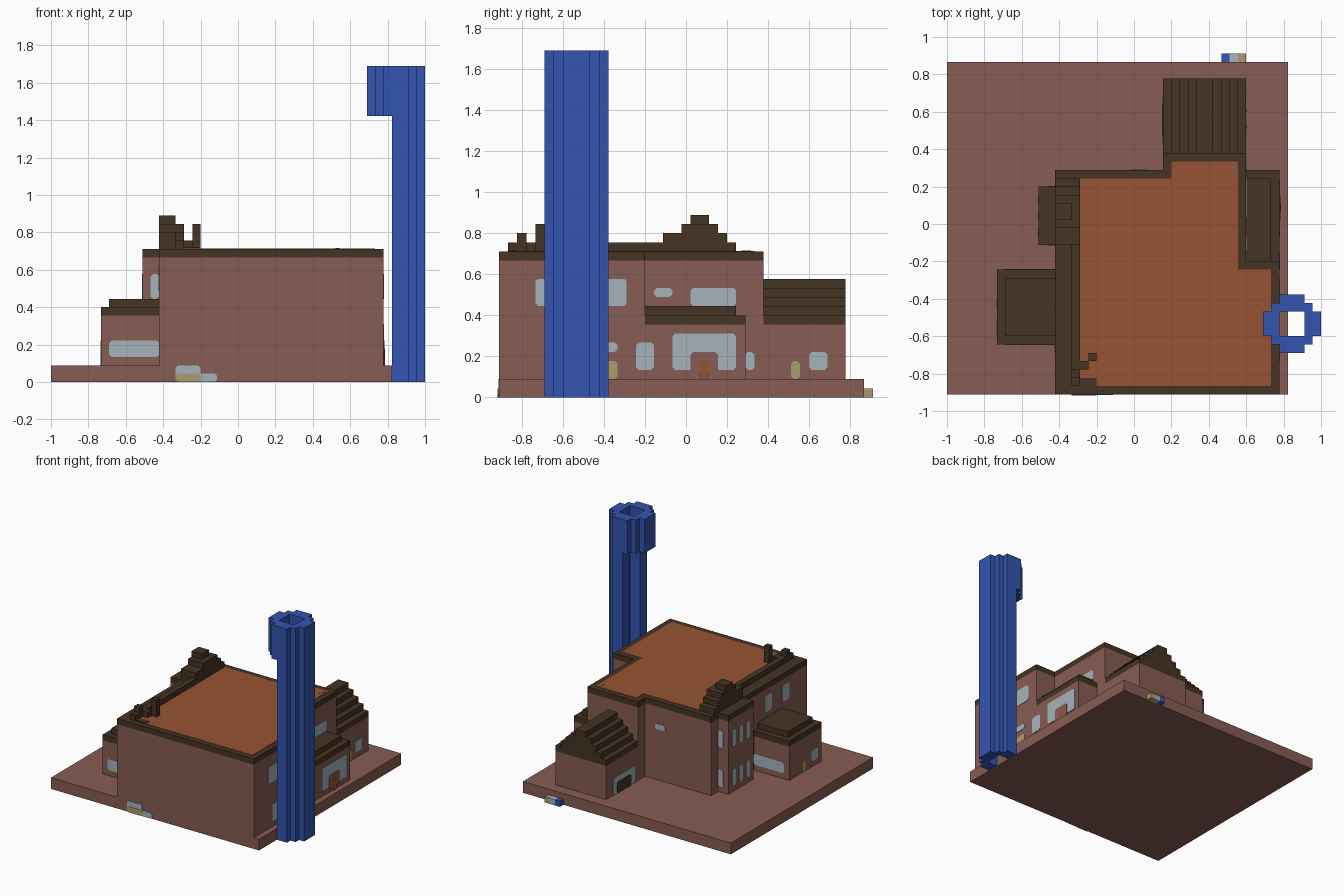
import bpy, bmesh
from mathutils import Vector

if "Cube" in bpy.data.objects:
    bpy.data.objects.remove(bpy.data.objects["Cube"], do_unlink=True)

V = 2 / 45                      # one block of the grid
ORIGIN = Vector((-1, -20.5 * V, 0))


def material(name, srgb):
    lin = [((int(srgb[i:i + 2], 16) / 255 + 0.055) / 1.055) ** 2.4 for i in (0, 2, 4)]
    m = bpy.data.materials.new(name)
    m.use_nodes = True
    m.diffuse_color = (*lin, 1)
    m.node_tree.nodes["Principled BSDF"].inputs["Base Color"].default_value = (*lin, 1)
    return m


WALL = material("brick_pink", "875C53")
ROOF = material("dark_brown", "453323")
DECK = material("rust_orange", "975433")
BLUE = material("tower_blue", "3355B0")
GLASS = material("pale_glass", "A5B4BA")
TAN = material("door_tan", "AA9C6C")


def prism(name, pts, lo, hi, mat, axis="z"):
    """Extrude a polygon, given in blocks, along one axis."""
    place = {"x": lambda u, v, w: (w, u, v),
             "y": lambda u, v, w: (u, w, v),
             "z": lambda u, v, w: (u, v, w)}[axis]
    bm = bmesh.new()
    rings = [[bm.verts.new(Vector(place(u, v, w)) * V + ORIGIN) for u, v in pts]
             for w in (lo, hi)]
    for ring in rings:
        bm.faces.new(ring)
    n = len(pts)
    for i in range(n):
        j = (i + 1) % n
        bm.faces.new((rings[0][i], rings[0][j], rings[1][j], rings[1][i]))
    bmesh.ops.recalc_face_normals(bm, faces=bm.faces)
    me = bpy.data.meshes.new(name)
    bm.to_mesh(me)
    bm.free()
    me.materials.append(mat)
    ob = bpy.data.objects.new(name, me)
    bpy.context.collection.objects.link(ob)
    return ob


def box(name, x, y, z, mat):
    (a, b), (c, d) = x, y
    return prism(name, [(a, c), (b, c), (b, d), (a, d)], *z, mat)


def plate(name, axis, at, u, v, mat, out=1, layer=1):
    """Thin panel with clipped corners; out is the facing direction."""
    (a, b), (c, d) = u, v
    k = 0.3
    pts = [(a + k, c), (b - k, c), (b, c + k), (b, d - k),
           (b - k, d), (a + k, d), (a, d - k), (a, c + k)]
    lo, hi = sorted((at, at + out * 0.07 * layer))
    return prism(name, pts, lo, hi, mat, axis)


# Ground slab
box("ground_slab", (0, 41), (0, 40), (0, 2), WALL)

# Main hall with flat roof
hall = [(13, 0), (40, 0), (40, 16), (36, 16), (36, 29), (26, 29), (26, 27), (13, 27)]
prism("hall_walls", hall, 2, 15, WALL)
prism("hall_roof_rim", hall, 15, 16, ROOF)
deck = [(16, 1), (39, 1), (39, 15), (35, 15), (35, 28), (27, 28), (27, 26), (16, 26)]
prism("roof_deck", deck, 16, 16.05, DECK)
box("roof_hatch", (34.2, 35 - 0.3), (26.6, 27.6), (16, 16.1), WALL)

# Side annexes with two-step roofs
for side, x, y, xi, yi in (("left", (6, 13), (6, 15), (7, 13), (7, 14)),
                           ("right", (36, 40), (16, 27), (36, 39), (16, 26))):
    box(side + "_annex_walls", x, y, (2, 8), WALL)
    box(side + "_annex_eave", x, y, (8, 9), ROOF)
    box(side + "_annex_roof", xi, yi, (9, 10), ROOF)

# Back wing with stepped gable roof
box("back_wing_walls", (26, 36), (29, 38), (2, 8), WALL)
for i in range(5):
    box("back_wing_roof_step", (26 + i, 36 - i), (29, 38), (8 + i, 9 + i), ROOF)

# Left bay with stepped gable above
box("bay_walls", (11, 13), (18, 25), (2, 15), WALL)
box("bay_roof", (11, 13), (18, 25), (15, 16), ROOF)
for i, (x1, y) in enumerate(((16, (18, 26)), (16, (18, 25)), (16, (20, 24)), (15, (21, 23)))):
    box("bay_gable_step", (13, x1), y, (16 + i, 17 + i), ROOF)

# Roof ridge and corner ornaments
box("roof_ridge", (15, 16), (3, 18), (16, 17), ROOF)
box("corner_step", (15, 18), (1, 2), (16, 16.15), ROOF)
box("corner_block", (15, 16), (1, 2), (16, 17), ROOF)
box("corner_block", (15, 16), (2, 3), (16, 18), ROOF)
box("corner_block", (16, 17), (3, 4), (16, 17), ROOF)
box("corner_post", (17, 18), (4, 5), (16, 19), ROOF)

# Tower: open shaft below, closed ring head above
half = [(41, 5), (43, 5), (43, 6), (44, 6), (44, 7), (45, 7), (45, 10), (44, 10),
        (44, 11), (43, 11), (43, 12), (41, 12), (41, 10), (43, 10), (43, 7), (41, 7)]
prism("tower_shaft", half, 0, 38, BLUE)
prism("tower_head", [(83 - max(x, 42), y) for x, y in half], 32, 38, BLUE)

# Loose blocks behind the slab
for i, mat in enumerate((BLUE, GLASS, TAN)):
    box("loose_block", (33 + i, 34 + i), (40, 41), (0, 1), mat)

# Right side openings
for y in ((4, 7), (11, 14)):
    plate("hall_right_window", "x", 40, y, (10, 13), GLASS)
plate("hall_right_window", "x", 40, (5, 7), (3, 6), GLASS)
plate("hall_right_transom", "x", 40, (10, 13), (5, 6), GLASS)
plate("hall_right_door", "x", 40, (11, 13), (2, 4), TAN)
plate("upper_right_window", "x", 36, (17, 19), (11, 12), GLASS)
plate("upper_right_window", "x", 36, (21, 26), (10, 12), GLASS)
plate("annex_right_window", "x", 40, (15, 17), (3, 6), GLASS)
plate("annex_right_window", "x", 40, (19, 26), (3, 7), GLASS)
plate("annex_right_porch", "x", 40, (21, 24), (2.6, 5), WALL, layer=2)
plate("annex_right_door", "x", 40, (22, 23), (2, 4), DECK, layer=3)
plate("wing_right_window", "x", 36, (27, 28), (3, 5), GLASS)
plate("wing_right_door", "x", 36, (32, 33), (2, 4), TAN)
plate("wing_right_window", "x", 36, (34, 36), (3, 5), GLASS)

# Left side openings
for z in ((3, 6), (10, 13)):
    for y in (19, 21, 23):
        plate("bay_window", "x", 11, (y, y + 1), z, GLASS, -1)
    plate("bay_back_window", "y", 25, (12, 13), z, GLASS)
    plate("bay_front_window", "y", 18, (12, 13), z, GLASS, -1)
for y in (5, 10):
    plate("hall_left_window", "x", 13, (y, y + 2), (11, 14), GLASS, -1)
plate("annex_left_window", "x", 6, (7, 9), (3, 5), GLASS, -1)
plate("annex_left_door", "x", 6, (10.5, 11.5), (2, 4), TAN, -1)
plate("annex_front_window", "y", 6, (7, 13), (3, 5), GLASS, -1)
plate("annex_back_window", "y", 15, (7, 13), (3, 5), GLASS)
plate("wing_left_window", "x", 26, (30, 36), (2, 5), GLASS, -1)
plate("wing_left_door", "x", 26, (31, 35), (2, 4), ROOF, -1, 2)

# Back and front openings
plate("hall_back_window", "y", 27, (22, 24), (11, 12), GLASS)
plate("front_panel_glass", "y", 0, (15, 18), (0, 2), GLASS, -1)
plate("front_panel_glass", "y", 0, (17.5, 20), (0, 1), GLASS, -1)
plate("front_panel_tan", "y", 0, (15, 18), (0, 1), TAN, -1, 2)
